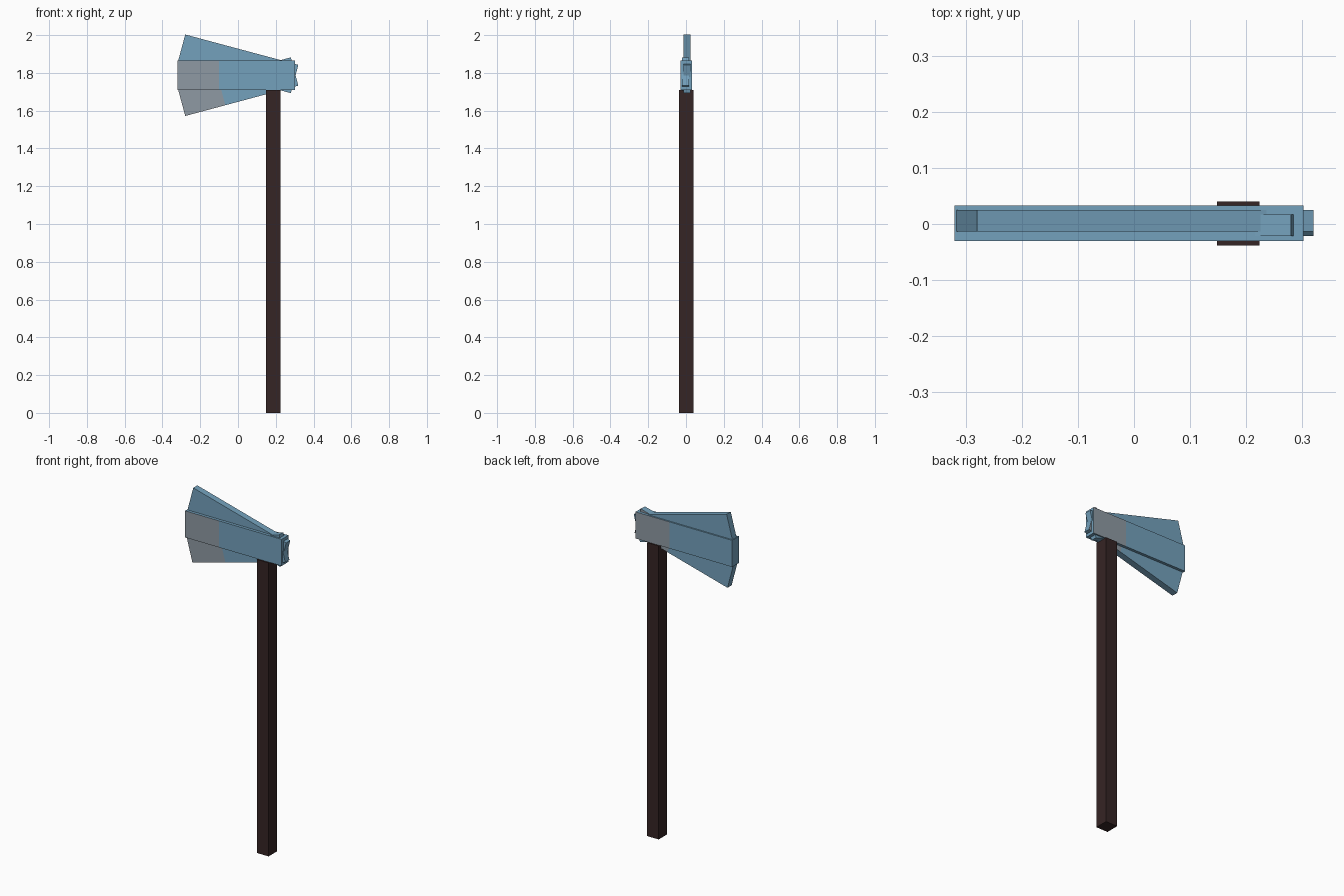
import bpy, bmesh, math
from mathutils import Matrix, Vector

if "Cube" in bpy.data.objects:
    bpy.data.objects.remove(bpy.data.objects["Cube"])


def material(name, rgb):
    m = bpy.data.materials.new(name)
    m.diffuse_color = (*rgb, 1)
    m.use_nodes = True
    m.node_tree.nodes["Principled BSDF"].inputs["Base Color"].default_value = m.diffuse_color
    return m


BLUE = material("steel_blue", (0.175, 0.357, 0.505))
GREY = material("worn_grey", (0.275, 0.323, 0.37))
BROWN = material("dark_wood", (0.036, 0.018, 0.018))


def box(name, size, centre, mats, tilt=0.0, cuts=()):
    """Box tilted about y; cuts are local x positions where the paint changes."""
    bm = bmesh.new()
    bmesh.ops.create_cube(bm, size=1)
    bmesh.ops.scale(bm, vec=Vector(size), verts=bm.verts)
    for x in cuts:
        bmesh.ops.bisect_plane(bm, geom=bm.verts[:] + bm.edges[:] + bm.faces[:],
                               plane_co=(x, 0, 0), plane_no=(1, 0, 0))
    # worn patches: blade end on the front side, poll end on the back side
    if cuts:
        for f in bm.faces:
            x = f.calc_center_median().x
            front = f.normal.y < -0.9 and x < cuts[0]
            back = f.normal.y > 0.9 and x > cuts[1]
            f.material_index = 1 if front or back else 0
    me = bpy.data.meshes.new(name)
    bm.to_mesh(me)
    bm.free()
    for m in mats:
        me.materials.append(m)
    ob = bpy.data.objects.new(name, me)
    ob.matrix_world = Matrix.Translation(centre) @ Matrix.Rotation(tilt, 4, 'Y')
    bpy.context.collection.objects.link(ob)
    return ob


# long square handle
box("handle", (0.076, 0.078, 1.71), (0.186, 0.001, 0.855), [BROWN])

# axe head: straight core plus two crossed slabs fanned up and down
HEAD = [BLUE, GREY]
TILT = math.radians(15)
box("head_core", (0.622, 0.063, 0.155), (-0.009, 0.0015, 1.7875), HEAD,
    cuts=(-0.091, 0.091))
box("upper_blade", (0.62, 0.038, 0.155), (0, 0.006, 1.848), [BLUE], tilt=TILT)
box("lower_blade", (0.62, 0.038, 0.155), (0, -0.002, 1.727), HEAD, tilt=-TILT,
    cuts=(-0.09, 0.09))
